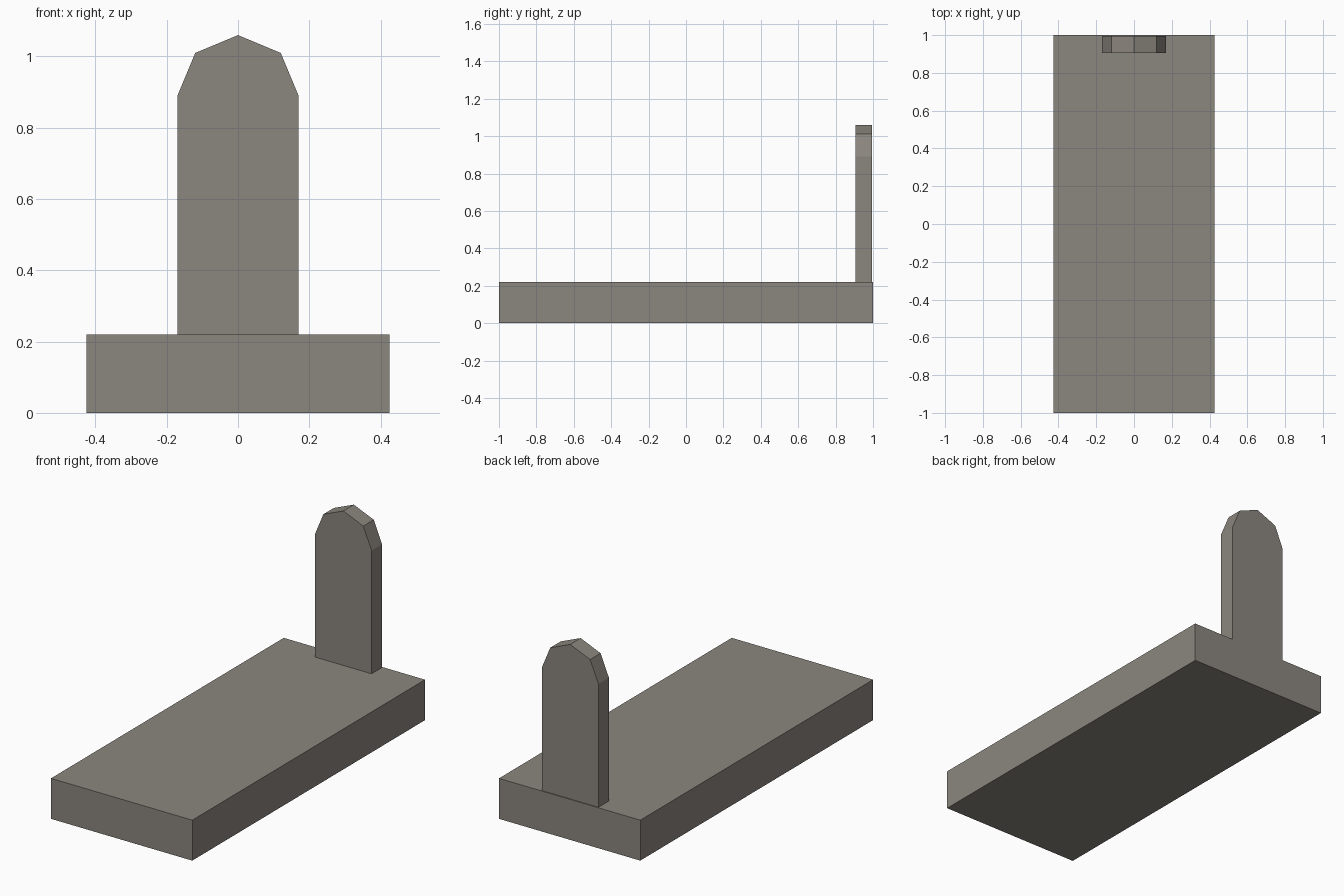
import bpy, bmesh

if "Cube" in bpy.data.objects:
    bpy.data.objects.remove(bpy.data.objects["Cube"])

stone = bpy.data.materials.new("grey_stone")
stone.diffuse_color = (0.258, 0.238, 0.209, 1)
stone.use_nodes = True
stone.node_tree.nodes["Principled BSDF"].inputs["Base Color"].default_value = stone.diffuse_color


def extrude_profile(name, profile, y0, y1):
    """Extrude an x-z outline (counter-clockwise from the front) along y."""
    bm = bmesh.new()
    face = bm.faces.new([bm.verts.new((x, y0, z)) for x, z in profile])
    ext = bmesh.ops.extrude_face_region(bm, geom=[face])
    verts = [g for g in ext["geom"] if isinstance(g, bmesh.types.BMVert)]
    bmesh.ops.translate(bm, verts=verts, vec=(0, y1 - y0, 0))
    bmesh.ops.recalc_face_normals(bm, faces=bm.faces)
    mesh = bpy.data.meshes.new(name)
    bm.to_mesh(mesh)
    bm.free()
    mesh.materials.append(stone)
    obj = bpy.data.objects.new(name, mesh)
    bpy.context.collection.objects.link(obj)
    return obj


def mirrored(half):
    """Complete a right-hand outline with its left-hand copy."""
    return half + [(-x, z) for x, z in reversed(half) if x > 0]


# Flat grave slab
extrude_profile("grave_slab", mirrored([(0.425, 0), (0.425, 0.22)]), -1, 1)

# Upright headstone with a faceted, pointed top
extrude_profile("headstone",
                mirrored([(0.17, 0.22), (0.17, 0.89), (0.12, 1.01), (0, 1.06)]),
                0.905, 0.995)
